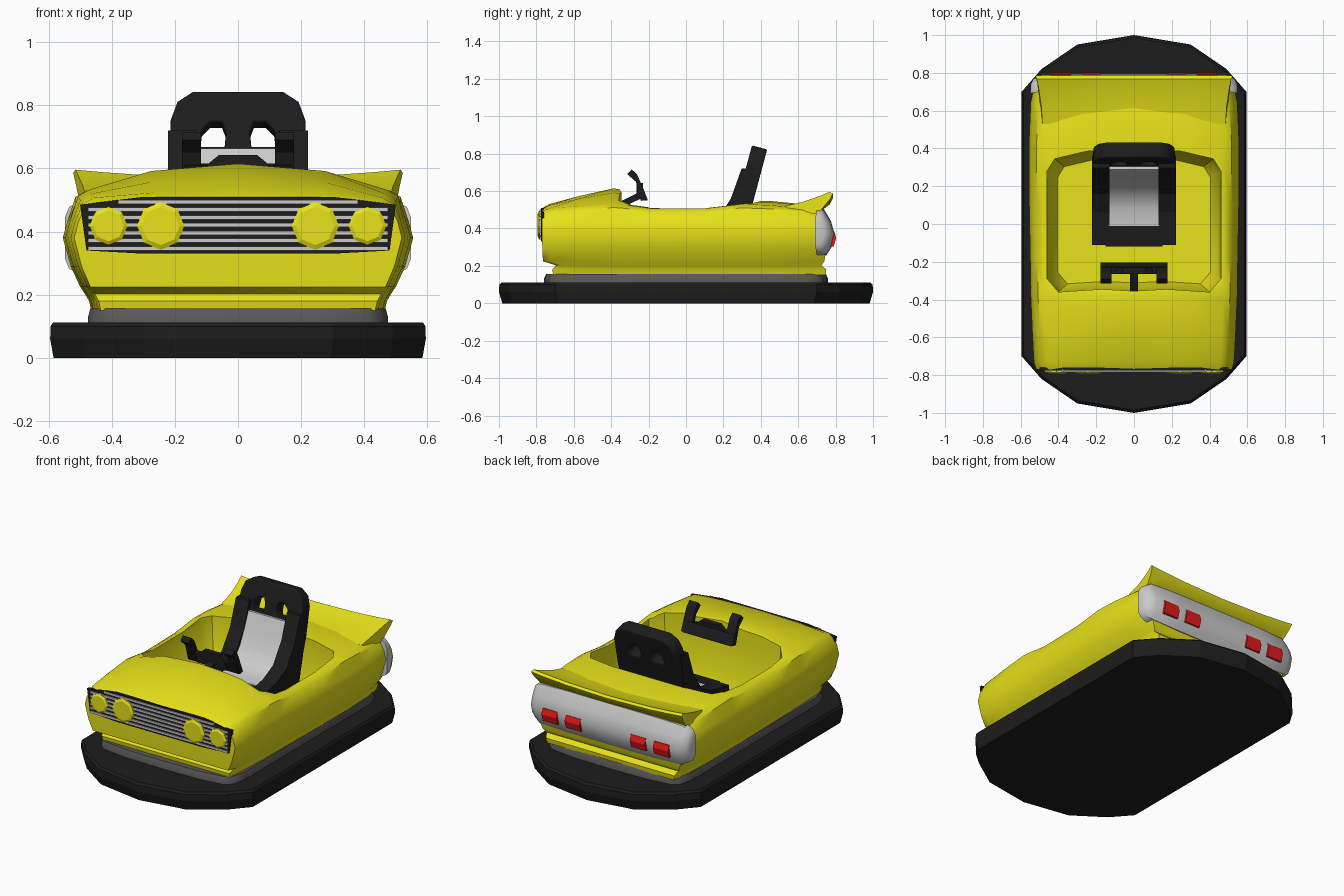
import bpy, bmesh, math

if "Cube" in bpy.data.objects:
    bpy.data.objects.remove(bpy.data.objects["Cube"])


def material(name, r, g, b):
    m = bpy.data.materials.new(name)
    m.diffuse_color = (r, g, b, 1)
    m.use_nodes = True
    m.node_tree.nodes["Principled BSDF"].inputs["Base Color"].default_value = m.diffuse_color
    return m


YELLOW = material("yellow paint", .8, .76, .01)
BLACK = material("black rubber", .012, .012, .012)
DARK = material("dark grey", .1, .1, .1)
RED = material("red lens", .8, .01, .01)


def smooth(ob, angle):
    bpy.ops.object.select_all(action='DESELECT')
    ob.select_set(True)
    bpy.context.view_layer.objects.active = ob
    bpy.ops.object.shade_smooth_by_angle(angle=math.radians(angle))


def loft(name, rings, mat=None, angle=0, strips=False):
    """Skin closed rings of equal length; strips caps symmetric rings with cross quads."""
    bm = bmesh.new()
    vs = [[bm.verts.new(p) for p in r] for r in rings]
    n = len(rings[0])
    for a, b in zip(vs, vs[1:]):
        for i in range(n):
            j = (i + 1) % n
            bm.faces.new((a[i], a[j], b[j], b[i]))
    for r in (vs[0], vs[-1]):
        if strips:
            for k in range(n // 2):
                f = [r[k], r[k + 1], r[n - 2 - k], r[n - 1 - k]]
                bm.faces.new(list(dict.fromkeys(f)))
        else:
            bm.faces.new(r)
    bmesh.ops.recalc_face_normals(bm, faces=bm.faces)
    me = bpy.data.meshes.new(name)
    bm.to_mesh(me)
    bm.free()
    ob = bpy.data.objects.new(name, me)
    bpy.context.collection.objects.link(ob)
    if mat:
        me.materials.append(mat)
    if angle:
        smooth(ob, angle)
    return ob


def side_extrude(name, profile, x0, x1, mat=None, angle=0):
    """Extrude a (y, z) side profile across x."""
    return loft(name, [[(x, y, z) for y, z in profile] for x in (x0, x1)], mat, angle)


def front_extrude(name, profile, y0, y1, mat=None):
    """Extrude an (x, z) front profile along y."""
    return loft(name, [[(x, y, z) for x, z in profile] for y in (y0, y1)], mat)


def rect(cx, cz, w, h):
    return [(cx + a * w / 2, cz + b * h / 2) for a, b in ((-1, -1), (1, -1), (1, 1), (-1, 1))]


def plan(quarter):
    """Mirror a quarter outline (side to end) into a closed plan."""
    half = quarter + [(-x, y) for x, y in quarter[-2::-1]]
    return half + [(x, -y) for x, y in half[::-1]]


def stack(name, outline, levels, mat, angle=0):
    return loft(name, [[(x * s, y * s, z) for x, y in outline] for z, s in levels], mat, angle)


# Rubber bumper and skirt
stack("bumper", plan([(.595, .7), (.49, .82), (.3, .95), (0, 1)]),
      [(0, .982), (.06, 1), (.1, .998), (.112, .985)], BLACK)
stack("skirt", plan([(.475, .62), (.455, .7), (.41, .735), (.25, .755), (0, .76)]),
      [(.1, 1), (.13, 1), (.156, .985)], DARK, 40)

# Body shell: section points (half width, z, front length, rear length), then crown points
LOWER = [(.465, .15, .71, .745), (.472, .18, .715, .75), (.485, .203, .695, .725),
         (.5, .225, .765, .74), (.53, .29, .768, .75), (.555, .38, .77, .76), (.54, .435, .77, .75)]
# stations: (position, width scale, edge height, crown height)
STATIONS = [(-1, .935, .492, .508), (-.95, .955, .507, .53), (-.75, .97, .52, .572),
            (-.5, .985, .532, .615), (-.43, .985, .528, .603), (-.25, .99, .508, .512),
            (.15, 1, .508, .51), (.4, 1, .53, .545), (.6, 1, .525, .548),
            (.85, .985, .51, .53), (1, .94, .49, .505)]
rings = []
for s, w, e, c in STATIONS:
    pts = LOWER + [(.515, e - .02, .77, .74), (.48, e, .77, .735),
                   (.28, e + (c - e) * .72, .77, .735), (0, c, .77, .735)]
    half = [(x * w, s * (f if s < 0 else r), z) for x, z, f, r in pts]
    rings.append(half + [(-x, y, z) for x, y, z in half[-2::-1]])
body = loft("body", rings, YELLOW, strips=True)

# Cockpit opening
edge = [(.46, .28), (.42, .345), (.25, .385), (0, .395), (-.25, .385), (-.42, .345), (-.46, .28),
        (-.46, -.29), (-.4, -.36), (-.17, -.345), (0, -.355), (.17, -.345), (.4, -.36), (.46, -.29)]
cutter = stack("cockpit_cutter", edge, [(.22, .88), (.3, .96), (.5, 1), (.75, 1.0)], YELLOW)
cutter.hide_render = True
mod = body.modifiers.new("cockpit", 'BOOLEAN')
mod.operation, mod.solver, mod.object = 'DIFFERENCE', 'EXACT', cutter
bpy.context.view_layer.objects.active = body
bpy.ops.object.modifier_apply(modifier=mod.name)
bpy.data.objects.remove(cutter)
smooth(body, 38)

# Tail spoiler: section points (y, z, half width), lip lifted toward the tips
SPOILER = [(.53, .52, .485), (.62, .532, .49), (.72, .553, .505), (.768, .57, .515),
           (.785, .56, .522), (.77, .53, .515), (.71, .485, .5), (.61, .465, .495)]
rings = []
for t in (-1, -.85, -.55, 0, .55, .85, 1):
    rings.append([(w * t, y, z + .026 * t * t * max(0, min(1, (y - .55) / .2)) * (z > .525))
                  for y, z, w in SPOILER])
loft("spoiler", rings, YELLOW, 35)

# Rear panel with rounded ends, and tail lights
REAR = [(.7, .51), (.737, .505), (.775, .44), (.795, .37), (.778, .3), (.75, .255), (.7, .25)]
rings = [[(x, .7 + (y - .7) * k - d, .38 + (z - .38) * k) for y, z in REAR]
         for x, k, d in ((-.548, .5, .01), (-.535, .75, .005), (-.49, .95, 0), (-.3, 1, 0),
                         (.3, 1, 0), (.49, .95, 0), (.535, .75, .005), (.548, .5, .01))]
loft("rear_panel", rings, None, 40)
for i, x in enumerate((-.385, -.225, .225, .385)):
    side_extrude(f"tail_light_{i + 1}", [(.74, .385), (.793, .385), (.803, .35), (.79, .305), (.74, .305)],
                 x - .052, x + .052, RED)

# Front grille and bars
front_extrude("grille", [(-.48, .34), (-.3, .33), (.3, .33), (.48, .34), (.5, .485),
                         (.3, .51), (-.3, .51), (-.5, .485)], -.76, -.776, BLACK)
for i in range(7):
    z = .347 + i * .0245
    front_extrude(f"grille_bar_{i + 1}", rect(0, z, .95 if i < 6 else .76, .013), -.77, -.783)

# Octagonal headlights
for side, s in (("left", 1), ("right", -1)):
    for kind, x, r in (("inner", .245, .076), ("outer", .41, .061)):
        loft(f"{kind}_headlight_{side}",
             [[(s * x + r * k * math.cos(a * math.pi / 4), y, .418 + r * k * math.sin(a * math.pi / 4))
               for a in range(8)] for y, k in ((-.77, 1), (-.786, 1), (-.793, .8))], YELLOW)

# Seat back frame with two headrest openings
cu = bpy.data.curves.new("seat_frame", 'CURVE')
cu.dimensions, cu.fill_mode = '2D', 'BOTH'
cu.extrude, cu.bevel_depth = .034, .008
outer = [(.2, 0), (.212, .3), (.205, .48), (.185, .535), (.14, .565)]
hole = [(.035, .385), (.13, .385), (.122, .45), (.09, .482), (.045, .482), (.03, .44)]
for pts in (outer + [(-x, h) for x, h in outer[::-1]], hole, [(-x, h) for x, h in hole]):
    sp = cu.splines.new('POLY')
    sp.points.add(len(pts) - 1)
    for p, (x, h) in zip(sp.points, pts):
        p.co = (x, h, 0, 1)
    sp.use_cyclic_u = True
cu.materials.append(BLACK)
frame = bpy.data.objects.new("seat_frame", cu)
bpy.context.collection.objects.link(frame)
frame.location = (0, .245, .28)
frame.rotation_euler.x = math.radians(75)

# Seat bolsters, base and cushion
BOLSTER = [(-.1, .28), (-.11, .36), (.06, .39), (.16, .44), (.24, .56), (.297, .72),
           (.36, .72), (.34, .53), (.28, .28)]
for side, s in (("left", 1), ("right", -1)):
    side_extrude(f"seat_bolster_{side}", BOLSTER, s * .13, s * .222, BLACK)
side_extrude("seat_base", [(-.12, .28), (-.12, .36), (-.01, .372), (.15, .36), (.27, .28)], -.15, .15, BLACK)
side_extrude("seat_cushion", [(-.01, .35), (-.01, .378), (.08, .382), (.15, .41), (.205, .48), (.25, .57),
                              (.288, .663), (.33, .66), (.28, .5), (.2, .35)], -.135, .135, None, 50)

# Steering yoke
GRIP = [(-.314, .69), (-.29, .716), (-.262, .69), (-.24, .64), (-.205, .555), (-.238, .548), (-.268, .65)]
for side, s in (("left", 1), ("right", -1)):
    side_extrude(f"yoke_grip_{side}", GRIP, s * .118, s * .178, BLACK)
side_extrude("yoke_bar", [(-.242, .55), (-.205, .55), (-.228, .615), (-.265, .61)], -.17, .17, BLACK)
front_extrude("yoke_hub", [(-.1, .56), (.1, .56), (.1, .61), (.06, .643), (-.06, .643), (-.1, .61)],
              -.265, -.23, BLACK)
side_extrude("steering_column", [(-.37, .5), (-.36, .54), (-.24, .6), (-.23, .565)], -.022, .022, BLACK)
